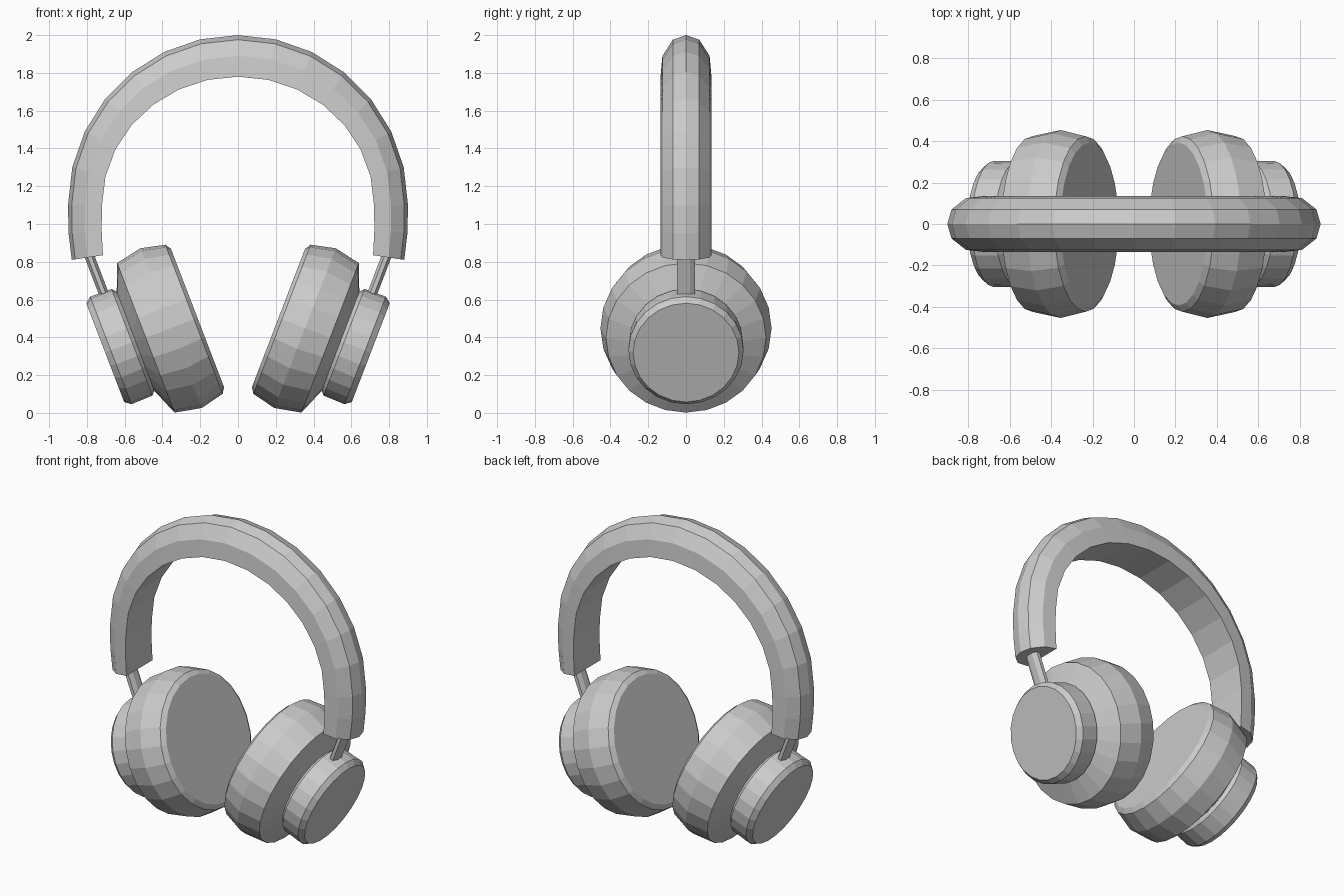
import bpy, bmesh, math

if "Cube" in bpy.data.objects:
    bpy.data.objects.remove(bpy.data.objects["Cube"])

grey = bpy.data.materials.new("plain grey")
grey.diffuse_color = (0.6, 0.6, 0.6, 1)
grey.use_nodes = True
grey.node_tree.nodes["Principled BSDF"].inputs["Base Color"].default_value = grey.diffuse_color

TILT = math.radians(21)
CA, SA = math.cos(TILT), math.sin(TILT)


def tilted(side, s, y, t):
    """s runs outward along the cup axis, t runs up along the tilted face."""
    return (side * (s * CA + t * SA), y, -s * SA + t * CA)


def loft(name, rings):
    """Skin closed rings of equal length and cap both ends."""
    bm = bmesh.new()
    vs = [[bm.verts.new(p) for p in ring] for ring in rings]
    n = len(vs[0])
    for a, b in zip(vs, vs[1:]):
        for i in range(n):
            j = (i + 1) % n
            bm.faces.new((a[i], a[j], b[j], b[i]))
    bm.faces.new(vs[0])
    bm.faces.new(vs[-1])
    bmesh.ops.recalc_face_normals(bm, faces=bm.faces)
    me = bpy.data.meshes.new(name)
    bm.to_mesh(me)
    bm.free()
    me.materials.append(grey)
    ob = bpy.data.objects.new(name, me)
    bpy.context.collection.objects.link(ob)


def turned(name, side, profile, t0, n=24):
    rings = []
    for s, r in profile:
        rings.append([tilted(side, s, r * math.cos(2 * math.pi * k / n),
                             t0 + r * math.sin(2 * math.pi * k / n)) for k in range(n)])
    loft(name, rings)


# headband: (inner, outer) point pairs along the arch
right = [((0.715, 0.835), (0.88, 0.81)), ((0.722, 0.97), (0.897, 0.95))]
arch = []
N = 14
for k in range(N + 1):
    a = math.pi * k / N
    c, s = math.cos(a), math.sin(a)
    arch.append(((0.72 * c, 1.1 + 0.68 * s), (0.9 * c, 1.1 + 0.9 * s)))
left = [((-i[0], i[1]), (-o[0], o[1])) for i, o in reversed(right)]
section = [(0, -0.135), (0.5, -0.125), (0.89, -0.07), (1, 0),
           (0.89, 0.07), (0.5, 0.125), (0, 0.135)]
loft("headband", [[(i[0] + (o[0] - i[0]) * f, y, i[1] + (o[1] - i[1]) * f)
                   for f, y in section] for i, o in right + arch + left])

cushion = [(0.02, 0.393), (0.04, 0.423), (0.17, 0.453), (0.313, 0.424), (0.375, 0.27)]
housing = [(0.345, 0.25), (0.37, 0.28), (0.39, 0.302), (0.51, 0.305), (0.542, 0.28)]

for side, label in ((1, "right"), (-1, "left")):
    # ear cushion and outer housing
    turned("ear_cushion_" + label, side, cushion, 0.546)
    turned("outer_housing_" + label, side, housing, 0.55)
    # flat slider rod joining housing to headband
    loft("slider_rod_" + label, [
        [tilted(side, 0.437 + 0.028 * math.cos(math.pi * (k + 0.5) / 4),
                0.053 * math.sin(math.pi * (k + 0.5) / 4), t) for k in range(8)]
        for t in (0.78, 1.08)])
